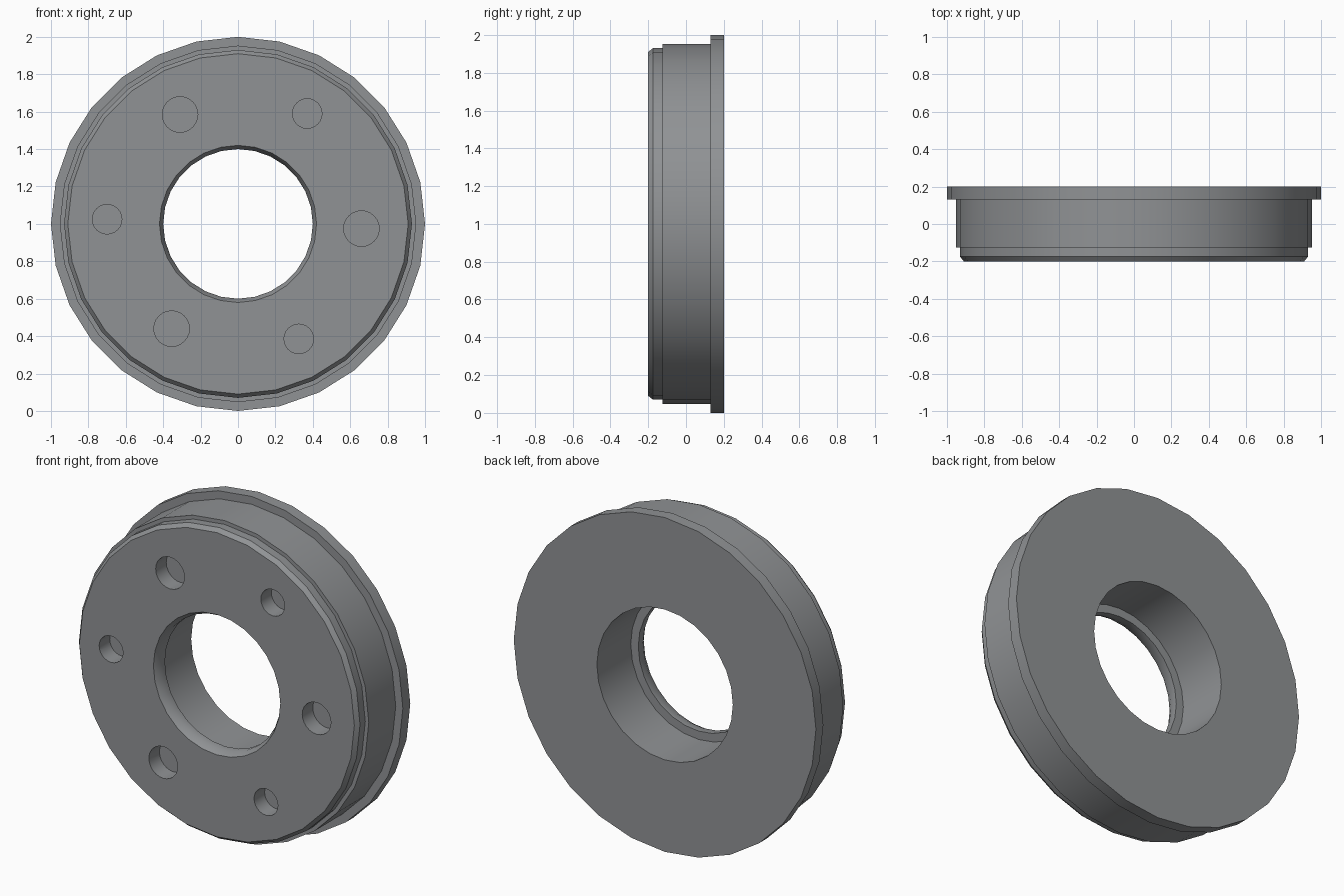
import bpy, bmesh, math

if "Cube" in bpy.data.objects:
    bpy.data.objects.remove(bpy.data.objects["Cube"])

SIDES = 28
mat = bpy.data.materials.new("steel grey")
mat.diffuse_color = (0.28, 0.29, 0.30, 1)
mat.use_nodes = True
mat.node_tree.nodes["Principled BSDF"].inputs["Base Color"].default_value = mat.diffuse_color


def lathe(name, profile, sides, x=0, z=0, closed=True):
    """Revolve a (radius, y) profile around an axis parallel to y."""
    bm = bmesh.new()
    rings = []
    for r, y in profile:
        rings.append([bm.verts.new((x + r * math.sin(2 * math.pi * i / sides), y,
                                    z + r * math.cos(2 * math.pi * i / sides)))
                      for i in range(sides)])
    n = len(rings)
    for k in range(n if closed else n - 1):
        a, b = rings[k], rings[(k + 1) % n]
        for i in range(sides):
            j = (i + 1) % sides
            bm.faces.new((a[i], a[j], b[j], b[i]))
    if not closed:
        bm.faces.new(rings[0])
        bm.faces.new(rings[-1])
    bmesh.ops.recalc_face_normals(bm, faces=bm.faces[:])
    me = bpy.data.meshes.new(name)
    bm.to_mesh(me)
    bm.free()
    ob = bpy.data.objects.new(name, me)
    bpy.context.collection.objects.link(ob)
    me.materials.append(mat)
    return ob


# Stepped ring: bevelled front rim, body, rear flange, bore with front lip
ring = lathe("flanged_ring", [
    (0.42, -0.20), (0.91, -0.20), (0.93, -0.175), (0.93, -0.125),
    (0.953, -0.125), (0.953, 0.13), (1.0, 0.13), (1.0, 0.20),
    (0.45, 0.20), (0.45, -0.12), (0.40, -0.12), (0.40, -0.165)], SIDES, z=1)

# Blind bolt holes in the front face, alternating large and small
holes = [(-0.31, 1.585, 0.095), (0.66, 0.975, 0.095), (-0.355, 0.44, 0.095),
         (0.37, 1.59, 0.079), (-0.70, 1.025, 0.079), (0.325, 0.385, 0.079)]
bpy.context.view_layer.objects.active = ring
for x, z, r in holes:
    cutter = lathe("hole_cutter", [(r, -0.3), (r, -0.10)], 24, x, z, closed=False)
    cutter.hide_render = True
    mod = ring.modifiers.new("hole", 'BOOLEAN')
    mod.operation = 'DIFFERENCE'
    mod.solver = 'EXACT'
    mod.object = cutter
    bpy.ops.object.modifier_apply(modifier=mod.name)
    bpy.data.objects.remove(cutter)

# Smooth round walls, crisp steps
bpy.ops.object.select_all(action='DESELECT')
ring.select_set(True)
bpy.ops.object.shade_smooth_by_angle(angle=math.radians(30))
